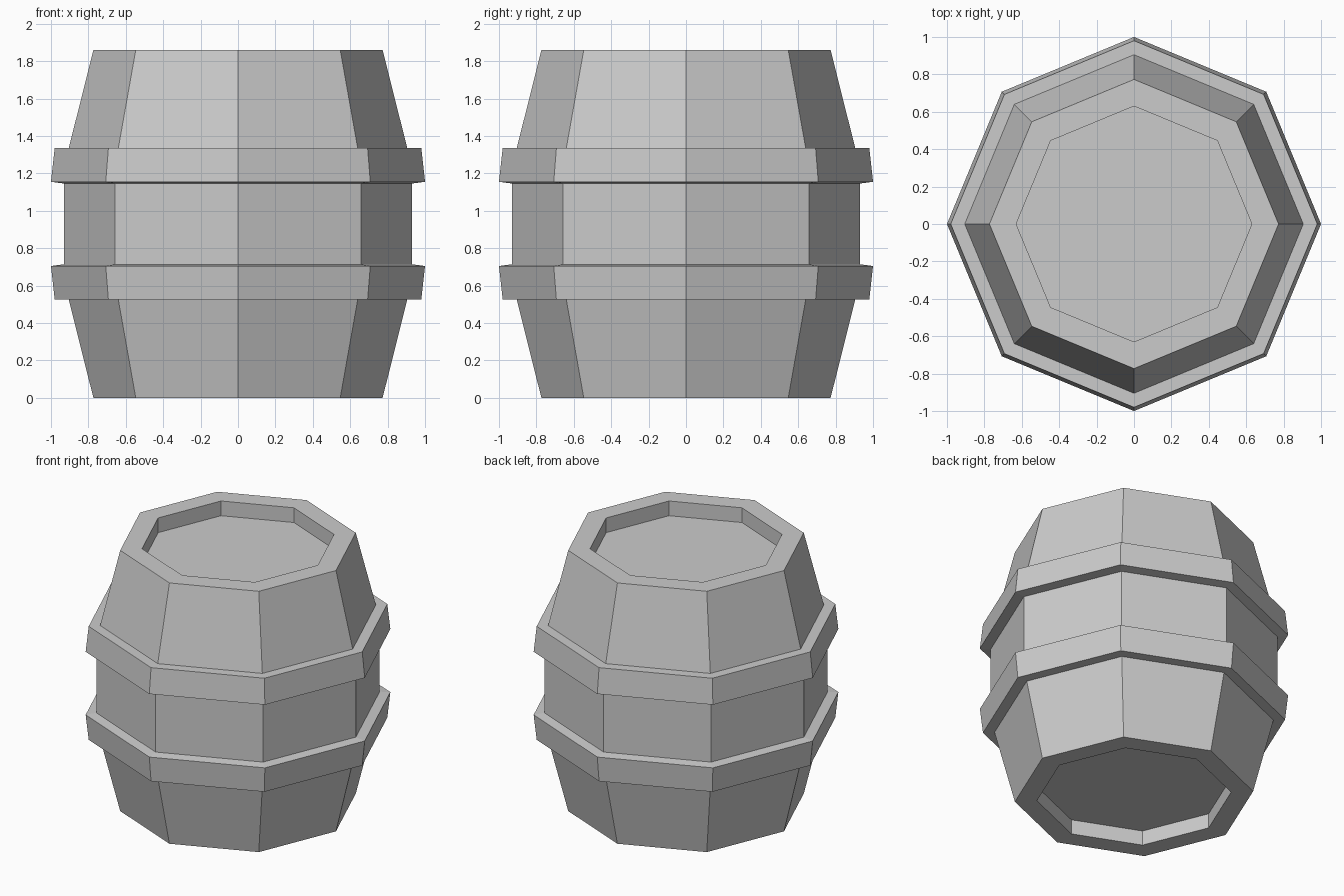
import bpy, bmesh
from math import cos, sin, tau

if "Cube" in bpy.data.objects:
    bpy.data.objects.remove(bpy.data.objects["Cube"])

SIDES = 8
HEIGHT = 1.86


def lathe(name, profile, closed=False):
    """Turn a (radius, z) profile into an eight-sided, flat-shaded part."""
    bm = bmesh.new()
    rings = [[bm.verts.new((r * cos(tau * i / SIDES), r * sin(tau * i / SIDES), z))
              for i in range(SIDES)] for r, z in profile]
    pairs = list(zip(rings, rings[1:]))
    if closed:
        pairs.append((rings[-1], rings[0]))
    else:
        bm.faces.new(rings[0])
        bm.faces.new(rings[-1])
    for a, b in pairs:
        for i in range(SIDES):
            j = (i + 1) % SIDES
            bm.faces.new((a[i], a[j], b[j], b[i]))
    bmesh.ops.recalc_face_normals(bm, faces=bm.faces[:])
    mesh = bpy.data.meshes.new(name)
    bm.to_mesh(mesh)
    bm.free()
    obj = bpy.data.objects.new(name, mesh)
    bpy.context.collection.objects.link(obj)
    return obj


def flip(profile):
    """Mirror a profile about the middle of the barrel."""
    return [(r, HEIGHT - z) for r, z in reversed(profile)]


# Body: recessed end, rim, tapered wall, straight middle, then the same upward
lower = [(0.63, 0.105), (0.63, 0), (0.773, 0), (0.905, 0.525), (0.93, 0.71)]
lathe("barrel_body", lower + flip(lower))

# Hoops: slightly flared bands, mirrored top and bottom
hoop = [(0.905, 0.525), (0.98, 0.525), (1.0, 0.705), (0.93, 0.714)]
lathe("lower_hoop", hoop, closed=True)
lathe("upper_hoop", flip(hoop), closed=True)
